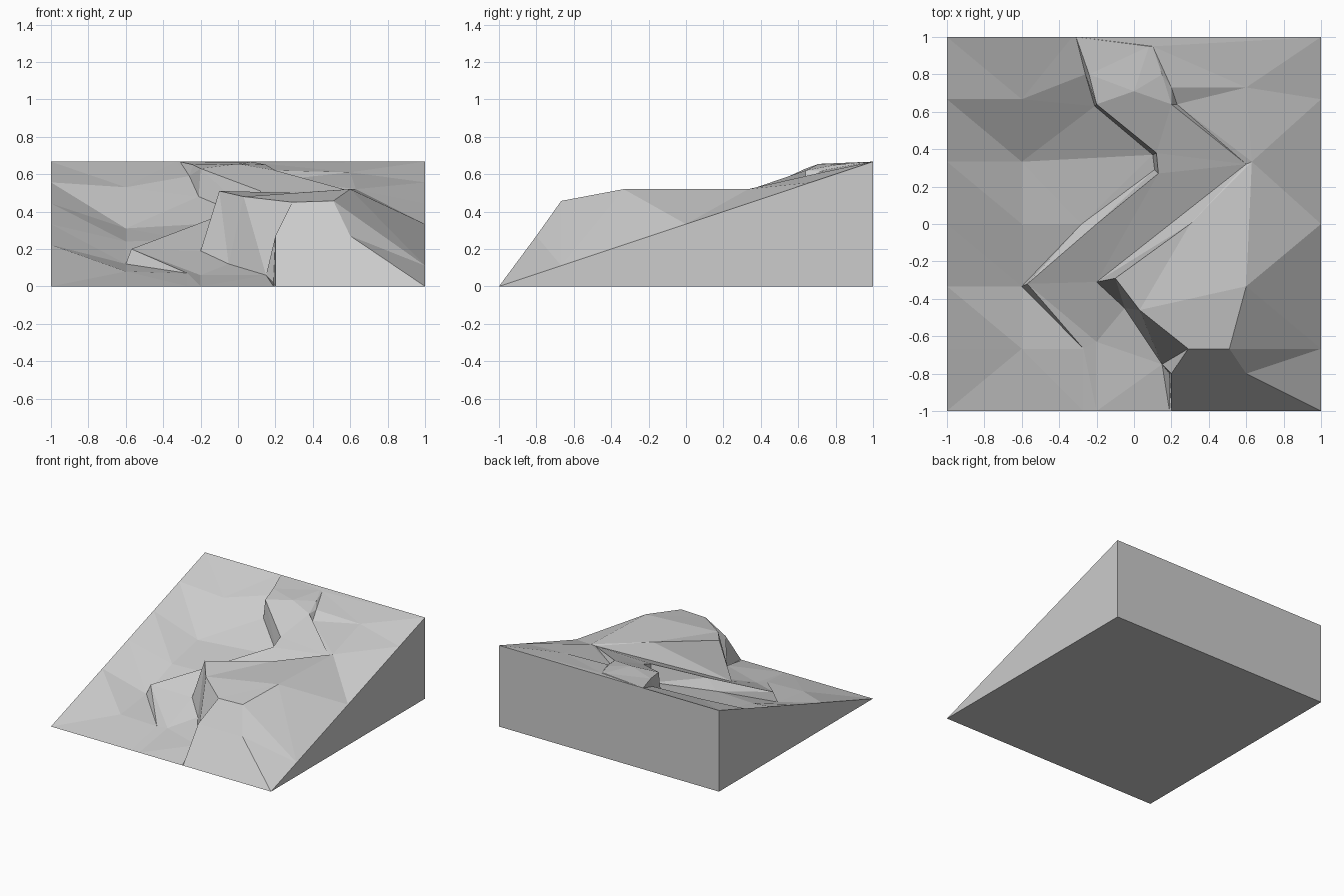
import bpy
import bmesh
from mathutils import Vector
from mathutils.geometry import delaunay_2d_cdt

cube = bpy.data.objects.get("Cube")
if cube:
    bpy.data.objects.remove(cube, do_unlink=True)


def make_material(name, grey):
    mat = bpy.data.materials.new(name)
    mat.use_nodes = True
    color = (grey, grey, grey, 1.0)
    mat.diffuse_color = color
    mat.node_tree.nodes["Principled BSDF"].inputs["Base Color"].default_value = color
    return mat


def ramp(y):
    """Height of the plain slope the hillside is carved from."""
    return round((y + 1) / 3, 3)


# Outer and inner edges of the zigzag path
path_left = [(-.2, -1, 0), (-.2, -.63, .06), (-.57, -.32, .2), (-.2, 0, .34),
             (.13, .27, .47), (.12, .38, .51), (-.2, .64, .63), (-.24, .8, .65),
             (-.31, 1, ramp(1))]
path_right = [(.19, -1, 0), (.19, -.8, .02), (.15, -.75, .06), (-.05, -.45, .12),
              (-.2, -.31, .19), (.6, .32, .51), (.2, .64, .62), (.15, .8, .65),
              (.08, .95, .665)]

# Foot of the banks on either side of the path
left_foot = [(-.27, -1, 0), (-.27, -.667, .07), (-.6, -.333, .12), (-.28, 0, .25),
             (.11, .29, .33), (.1, .37, .35), (-.21, .63, .48), (-.26, .8, .59),
             (-.33, 1, ramp(1))]
right_foot = [(.63, .333, .52), (.23, .64, .57), (.2, .73, .62), (.1, .95, .66)]

# Raised knoll: cliff edge above the path, then its outer shoulder
cliff_edge = [(.2, -1, 0), (.2, -.8, .27), (.29, -.667, .45), (.03, -.46, .48),
              (-.1, -.29, .51), (.3, 0, .5), (.63, .333, .52)]
shoulder = [(1, -1, 0), (.6, -.8, .27), (.51, -.667, .457), (.6, -.333, .52),
            (.63, .333, .52), (1, .333, ramp(.333))]
brow = [(.29, -.667, .45), (.51, -.667, .457)]

# Creases of the open ground
creases = [
    [(-1, -.667, ramp(-.667)), (-.6, -.667, .08), (-.27, -.667, .07)],
    [(-1, 0, ramp(0)), (-.6, 0, .24), (-.28, 0, .25)],
    [(-1, .333, ramp(.333)), (-.6, .333, .31), (.1, .37, .35)],
    [(-1, .667, ramp(.667)), (-.6, .667, .53), (-.21, .63, .48)],
    [(.2, .73, .62), (.6, .73, .61), (1, .667, ramp(.667))],
    [(-.2, .64, .63), (0, .71, .655), (.2, .64, .62)],
    [(.6, -.333, .52), (1, -.333, ramp(-.333))],
]

# Straight borders of the block
rows = [round(i / 3 - 1, 3) for i in range(7)]
borders = [[(x, y, ramp(y)) for y in rows] for x in (-1, 1)]

points, heights, index, edges = [], [], {}, set()
for chain in [path_left, path_right, left_foot, right_foot, cliff_edge,
              shoulder, brow] + creases + borders:
    ids = []
    for x, y, z in chain:
        if (x, y) not in index:
            index[(x, y)] = len(points)
            points.append(Vector((x, y)))
            heights.append(z)
        ids.append(index[(x, y)])
    edges.update((min(a, b), max(a, b)) for a, b in zip(ids, ids[1:]))

flat, _, tris, origins, _, _ = delaunay_2d_cdt(points, list(edges), [], 0, 1e-5)

# Carved top surface
bm = bmesh.new()
verts = []
for co, origin in zip(flat, origins):
    z = heights[origin[0]] if origin else ramp(co.y)
    verts.append(bm.verts.new((co.x, co.y, z)))
for tri in tris:
    bm.faces.new([verts[i] for i in tri])

# Sides and underside
rim = [e for e in bm.edges if e.is_boundary]
extruded = bmesh.ops.extrude_edge_only(bm, edges=rim)["geom"]
for v in extruded:
    if isinstance(v, bmesh.types.BMVert):
        v.co.z = 0
bmesh.ops.remove_doubles(bm, verts=bm.verts[:], dist=1e-4)
bmesh.ops.holes_fill(bm, edges=[e for e in bm.edges if e.is_boundary], sides=0)
bmesh.ops.recalc_face_normals(bm, faces=bm.faces[:])

mesh = bpy.data.meshes.new("hillside_with_path")
bm.to_mesh(mesh)
bm.free()
mesh.materials.append(make_material("pale grey", .604))
hill = bpy.data.objects.new("hillside_with_path", mesh)
bpy.context.collection.objects.link(hill)
